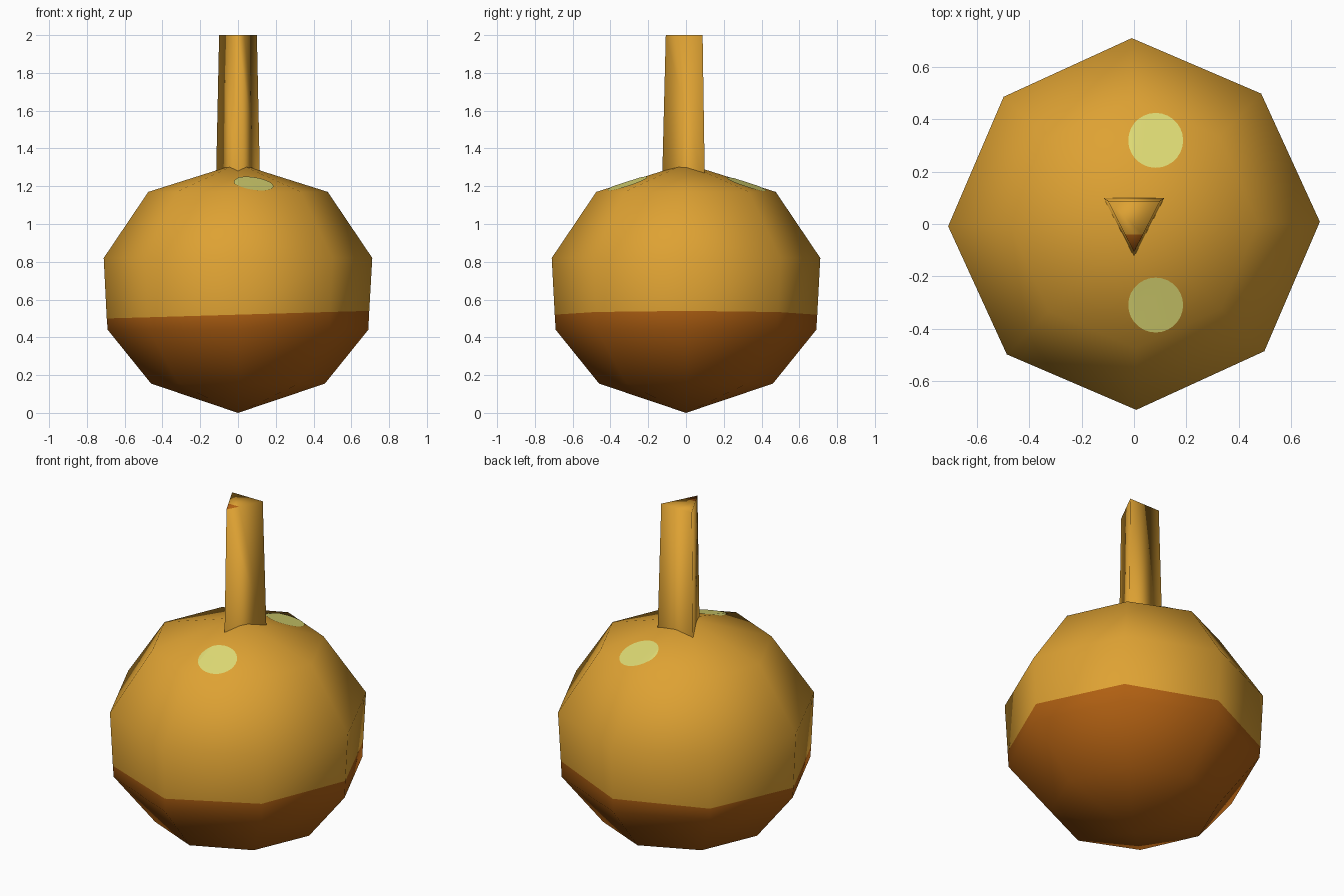
import bpy, bmesh
from math import sin, cos, pi, radians
from mathutils import Vector

cube = bpy.data.objects.get("Cube")
if cube:
    bpy.data.objects.remove(cube)


def make_material(name, rgb):
    mat = bpy.data.materials.new(name)
    mat.use_nodes = True
    color = (*rgb, 1.0)
    mat.diffuse_color = color
    mat.node_tree.nodes["Principled BSDF"].inputs["Base Color"].default_value = color
    return mat


amber = make_material("amber", (0.73, 0.36, 0.033))
brown = make_material("brown", (0.43, 0.115, 0.006))
pale = make_material("pale yellow", (0.75, 0.72, 0.18))


def finish(bm, name, *mats):
    bmesh.ops.recalc_face_normals(bm, faces=bm.faces)
    for f in bm.faces:
        f.smooth = True
    mesh = bpy.data.meshes.new(name)
    bm.to_mesh(mesh)
    bm.free()
    for m in mats:
        mesh.materials.append(m)
    obj = bpy.data.objects.new(name, mesh)
    bpy.context.collection.objects.link(obj)
    return obj


SIDES = 8
TURN = radians(0.7)
TOP = 1.32
SHOULDER_R, SHOULDER_Z = 0.475, 1.17


# Body: eight-sided ball, brown below a slightly tilted line
def build_body():
    bm = bmesh.new()
    profile = [(0.46, 0.155), (0.69, 0.44), (0.695, 0.52), (0.711, 0.82),
               (SHOULDER_R, SHOULDER_Z)]
    rings = []
    for level, (r, z) in enumerate(profile):
        ring = []
        for i in range(SIDES):
            a = TURN + 2 * pi * i / SIDES
            rr = r * (0.98 if i % 2 else 1.0)
            zz = z + (0.02 * cos(a) if level == 2 else 0)
            ring.append(bm.verts.new((rr * cos(a), rr * sin(a), zz)))
        rings.append(ring)
    bottom = bm.verts.new((0, 0, 0))
    top = bm.verts.new((0, 0, TOP))
    for i in range(SIDES):
        j = (i + 1) % SIDES
        bm.faces.new((bottom, rings[0][j], rings[0][i])).material_index = 1
        bm.faces.new((top, rings[-1][i], rings[-1][j]))
        for level in range(len(rings) - 1):
            lo, hi = rings[level], rings[level + 1]
            f = bm.faces.new((lo[i], lo[j], hi[j], hi[i]))
            f.material_index = 1 if level < 2 else 0
    finish(bm, "body", amber, brown)


# Stem: tapered three-sided post with a brown tip on its end face
def build_stem():
    bm = bmesh.new()
    low = [bm.verts.new(p) for p in ((-0.117, 0.1, 1.2), (0, -0.127, 1.2), (0.117, 0.1, 1.2))]
    high = [bm.verts.new(p) for p in ((-0.1, 0.088, 2), (0, -0.107, 2), (0.1, 0.088, 2))]
    for i in range(3):
        j = (i + 1) % 3
        bm.faces.new((low[i], low[j], high[j], high[i]))
    cap = bm.faces.new(high)
    bmesh.ops.bisect_plane(bm, geom=[cap, *cap.edges, *cap.verts],
                           plane_co=(0, -0.04, 2), plane_no=(0, 1, 0))
    for f in bm.faces:
        c = f.calc_center_median()
        if c.z > 1.99 and c.y < -0.04:
            f.material_index = 1
    finish(bm, "stem", amber, brown)


def roof_height(x, y):
    """Height of the faceted upper cap of the body."""
    reach = max(x * cos(a) + y * sin(a)
                for a in (TURN + 2 * pi * (i + 0.5) / SIDES for i in range(SIDES)))
    return TOP - (TOP - SHOULDER_Z) * reach / (SHOULDER_R * 0.98 * cos(pi / SIDES))


# Spots: thin pale discs lying on the upper facets
def build_spot(name, cx, cy, radius):
    bm = bmesh.new()
    bmesh.ops.create_circle(bm, cap_ends=True, segments=28, radius=radius)
    bmesh.ops.translate(bm, verts=bm.verts, vec=Vector((cx, cy, 0)))
    # fold the disc along the body edge it crosses
    bmesh.ops.bisect_plane(bm, geom=[*bm.verts, *bm.edges, *bm.faces],
                           plane_co=(0, 0, 0), plane_no=(cos(TURN), sin(TURN), 0))
    for v in bm.verts:
        v.co.z = roof_height(v.co.x, v.co.y) + 0.005
    finish(bm, name, pale)


build_body()
build_stem()
build_spot("back_spot", 0.083, 0.32, 0.105)
build_spot("front_spot", 0.083, -0.31, 0.105)
